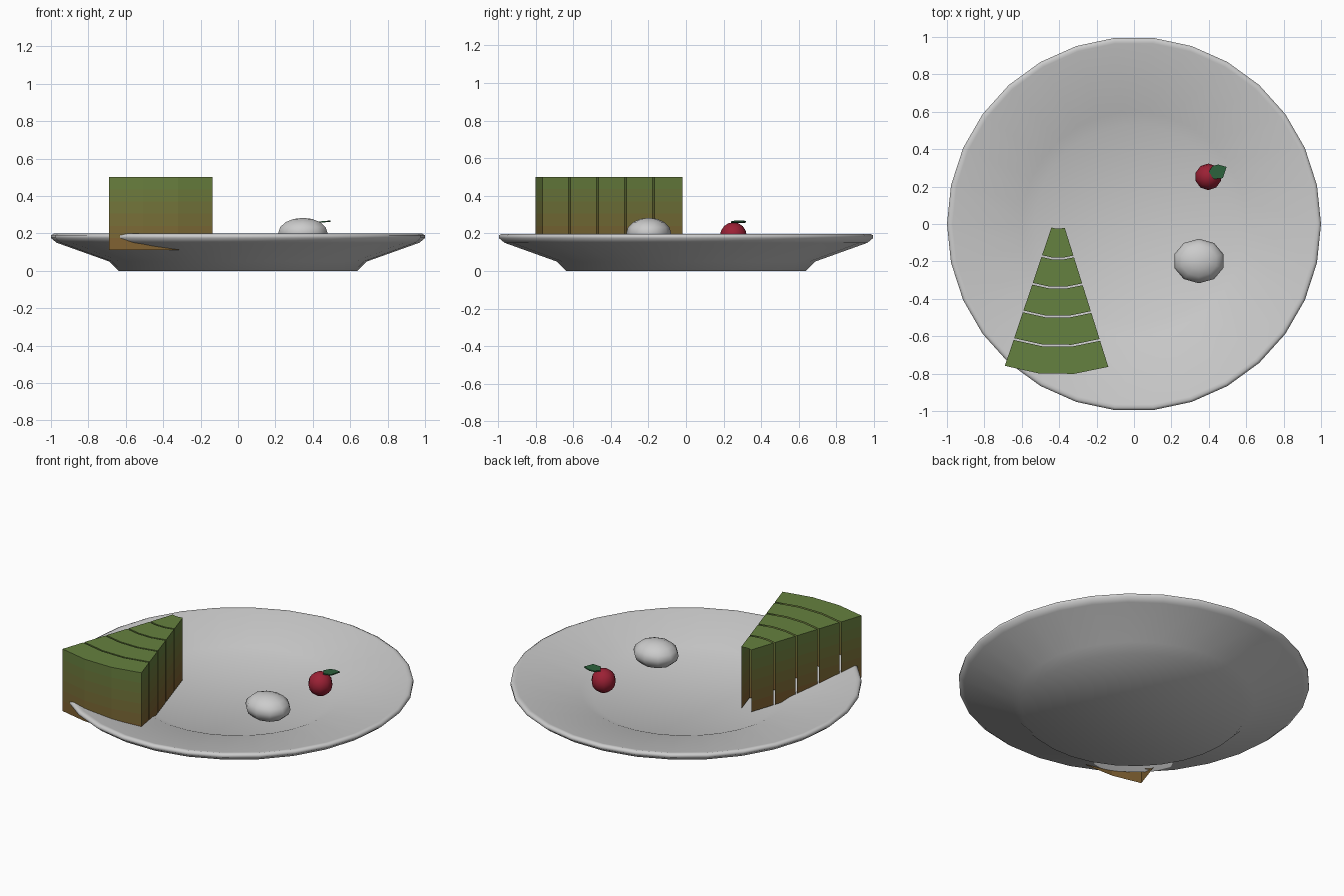
import bpy, bmesh, math
from mathutils import Matrix, Vector

if "Cube" in bpy.data.objects:
    bpy.data.objects.remove(bpy.data.objects["Cube"])


def material(name, rgb):
    m = bpy.data.materials.new(name)
    m.diffuse_color = (*rgb, 1)
    m.use_nodes = True
    m.node_tree.nodes["Principled BSDF"].inputs["Base Color"].default_value = m.diffuse_color
    return m


def finish(bm, name, mats=(), smooth=False):
    me = bpy.data.meshes.new(name)
    bm.to_mesh(me)
    bm.free()
    for m in mats:
        me.materials.append(m)
    for p in me.polygons:
        p.use_smooth = smooth
    ob = bpy.data.objects.new(name, me)
    bpy.context.collection.objects.link(ob)
    return ob


def lathe(name, profile, sides):
    bm = bmesh.new()
    rings = []
    for r, z in profile:
        rings.append([bm.verts.new((r * math.cos(2 * math.pi * i / sides),
                                    r * math.sin(2 * math.pi * i / sides), z))
                      for i in range(sides)])
    for a, b in zip(rings, rings[1:]):
        for i in range(sides):
            j = (i + 1) % sides
            bm.faces.new((a[i], a[j], b[j], b[i]))
    bm.faces.new(rings[0][::-1])
    bm.faces.new(rings[-1])
    return finish(bm, name, smooth=True)


def ball(name, center, radii, mats=()):
    bm = bmesh.new()
    bmesh.ops.create_uvsphere(
        bm, u_segments=10, v_segments=8, radius=1,
        matrix=Matrix.Translation(center) @ Matrix.Diagonal((*radii, 1)))
    return finish(bm, name, mats, smooth=True)


# Plate: underside with a foot, thin rim, shallow well
lathe("plate", [(0.64, 0), (0.69, 0.05), (0.97, 0.15), (1.0, 0.175),
                (1.0, 0.19), (0.985, 0.198), (0.97, 0.195),
                (0.60, 0.13), (0.53, 0.10)], 30)

# Cake colours fade from brown at the base to green at the top
BANDS = 6
brown, green = Vector((0.22, 0.11, 0.03)), Vector((0.13, 0.22, 0.05))
cake_mats = [material(f"cake_band_{i}", brown.lerp(green, (i + 0.5) / BANDS))
             for i in range(BANDS)]
cake_mats.append(material("cake_top", green))

APEX = Vector((-0.405, 0.09))
Z0, Z1 = 0.11, 0.50


def polar(r, deg):
    a = math.radians(-90.6 + deg)
    return APEX.x + r * math.cos(a), APEX.y + r * math.sin(a)


def cake_slice(name, r0, r1):
    bm = bmesh.new()
    angles = (-18, -6, 6, 18)
    outer = [polar(r1, a) for a in angles]
    inner = [polar(r0, a) for a in angles]
    wall = [inner[0], *outer, inner[-1]]
    # side and outer walls, open at the inner arc and the base
    rows = [[bm.verts.new((x, y, Z0 + (Z1 - Z0) * k / BANDS)) for x, y in wall]
            for k in range(BANDS + 1)]
    for k in range(BANDS):
        for i in range(len(wall) - 1):
            f = bm.faces.new((rows[k][i], rows[k][i + 1],
                              rows[k + 1][i + 1], rows[k + 1][i]))
            f.material_index = k
    # top
    top = rows[-1]
    mid = [bm.verts.new((*p, Z1)) for p in inner[1:-1]]
    inn = [top[0], *mid, top[-1]]
    for i in range(3):
        f = bm.faces.new((inn[i], top[i + 1], top[i + 2], inn[i + 1]))
        f.material_index = BANDS
    return finish(bm, name, cake_mats)


STEP = 0.156
for k in range(5):
    start = 0.115 + STEP * k
    cake_slice(f"cake_slice_{k + 1}", start + (0.01 if k else 0), start + STEP)

# Cream dollop and cherry
ball("cream", (0.347, -0.198, 0.203), (0.138, 0.119, 0.08))
ball("cherry", (0.397, 0.252, 0.187), (0.071, 0.071, 0.072),
     [material("cherry_red", (0.33, 0.015, 0.035))])

# Leaf: thin tilted blade on the cherry
bm = bmesh.new()
outline = [(0.40, 0.28), (0.425, 0.24), (0.475, 0.245),
           (0.495, 0.305), (0.45, 0.318), (0.42, 0.31)]
lower = [bm.verts.new((x, y, 0.254 + 0.08 * (x - 0.40))) for x, y in outline]
upper = [bm.verts.new((x, y, 0.261 + 0.08 * (x - 0.40))) for x, y in outline]
bm.faces.new(lower[::-1])
bm.faces.new(upper)
for i in range(6):
    j = (i + 1) % 6
    bm.faces.new((lower[i], lower[j], upper[j], upper[i]))
finish(bm, "leaf", [material("leaf_green", (0.025, 0.12, 0.045))])
